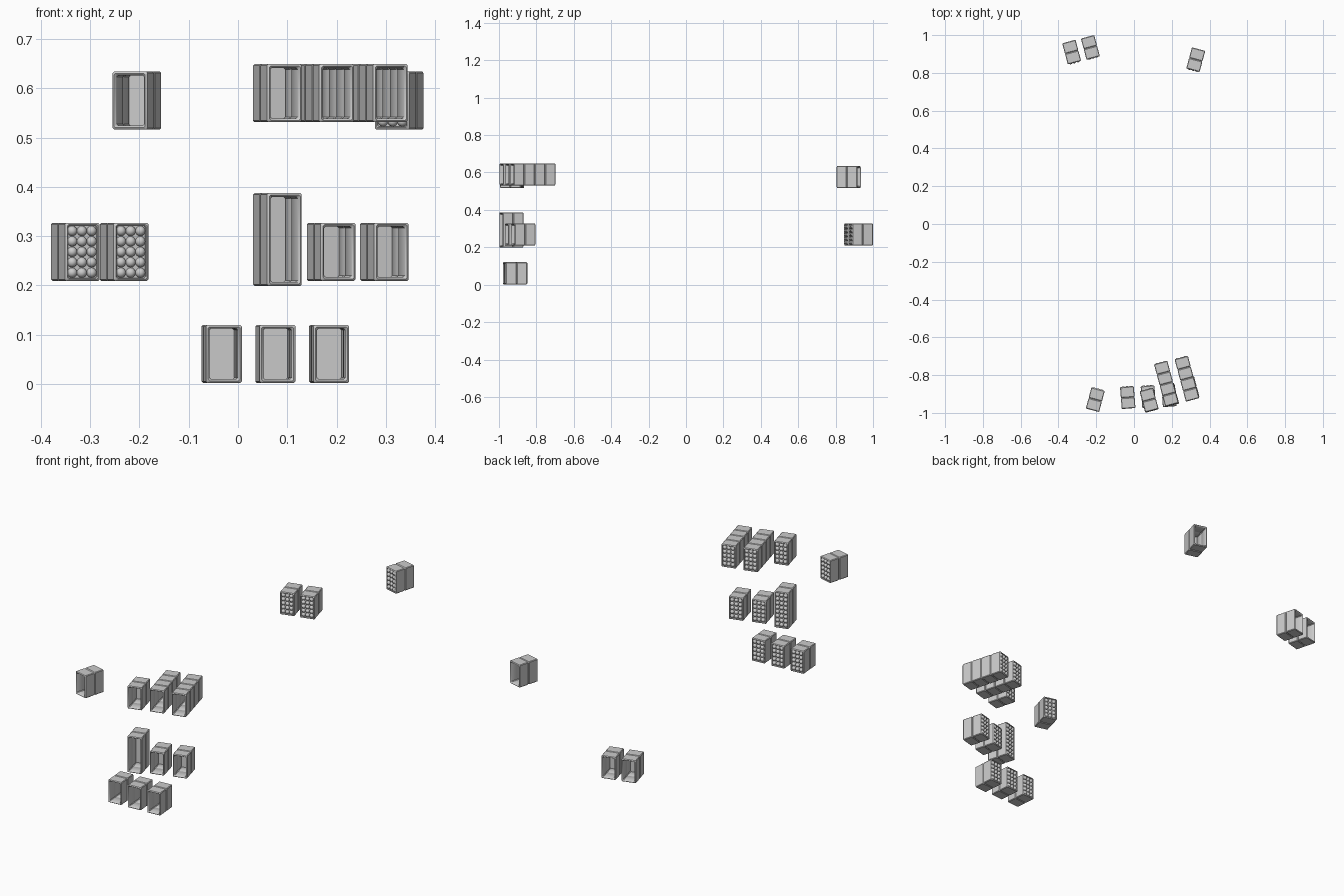
import bpy, bmesh, math
from mathutils import Matrix, Vector

if "Cube" in bpy.data.objects:
    bpy.data.objects.remove(bpy.data.objects["Cube"])

W = 0.073          # pod width
MOD = 0.058        # depth of one ribbed section
WALL = 0.006


def ring(bm, y, inset, w, h):
    """Chamfered rectangle in the XZ plane at depth y."""
    a, b, c = w / 2 - inset, h / 2 - inset, 0.003
    pts = [(a - c, -b), (a, -b + c), (a, b - c), (a - c, b),
           (-a + c, b), (-a, b - c), (-a, -b + c), (-a + c, -b)]
    return [bm.verts.new((x, y, z)) for x, z in pts]


def pod(name, x, y, z0, angle, h=0.118, sections=2, rows=5):
    """Open ribbed box; open end at local -y, domed plate at local +y."""
    depth = MOD * sections
    back, front = depth / 2, -depth / 2
    plate = back - 0.007
    bv, g = 0.004, 0.003
    # profile: plate -> rim -> ribbed outside -> lip -> ribbed inside -> plate
    prof = [(plate, WALL), (back - 0.002, WALL), (back, 0.004)]
    for i in range(sections):
        y1 = back - i * MOD
        y0 = y1 - MOD
        prof += [(y1 - 0.0005, g), (y1 - bv, 0), (y0 + bv, 0), (y0 + 0.0005, g)]
    prof += [(front, 0.004)]
    for i in range(sections):
        y0 = front + i * MOD
        y1 = min(y0 + MOD, plate - 0.002)
        prof += [(y0 + 0.002, WALL), (y0 + bv + 0.002, WALL + 0.002),
                 (y1 - bv, WALL + 0.002), (y1, WALL)]
    bm = bmesh.new()
    rings = [ring(bm, py, ins, W, h) for py, ins in prof]
    for r, s in zip(rings, rings[1:]):
        for k in range(8):
            bm.faces.new((r[k], r[(k + 1) % 8], s[(k + 1) % 8], s[k]))
    bm.faces.new(rings[0])
    bm.faces.new(rings[-1])
    bmesh.ops.recalc_face_normals(bm, faces=bm.faces)

    # grid of domes on the plate
    px = (W - 2 * WALL) / 3
    pz = (h - 2 * WALL) / rows
    for i in range(3):
        for j in range(rows):
            loc = Vector(((i - 1) * px, plate, (j - (rows - 1) / 2) * pz))
            res = bmesh.ops.create_uvsphere(
                bm, u_segments=16, v_segments=8, radius=0.0103,
                matrix=Matrix.Translation(loc) @ Matrix.Rotation(math.pi / 2, 4, 'X'))
            hidden = [v for v in res['verts'] if v.co.y < plate - 0.001]
            bmesh.ops.delete(bm, geom=hidden, context='VERTS')

    me = bpy.data.meshes.new(name)
    bm.to_mesh(me)
    bm.free()
    ob = bpy.data.objects.new(name, me)
    bpy.context.collection.objects.link(ob)
    ob.location = (x, y, z0 + h / 2)
    ob.rotation_euler.z = math.radians(angle)
    bpy.context.view_layer.objects.active = ob
    ob.select_set(True)
    bpy.ops.object.shade_smooth_by_angle(angle=math.radians(30))
    ob.select_set(False)


# bottom row
for i in range(3):
    pod(f"bottom_pod_{i + 1}", -0.033 + 0.109 * i, -0.919 + 0.005 * i, 0.002, 4.5)

# middle row
pod("middle_tall_pod", 0.080, -0.934, 0.199, 15, h=0.188, rows=8)
pod("middle_pod_1", 0.189, -0.904, 0.209, 15)
pod("middle_pod_2", 0.297, -0.870, 0.209, 15)

# top row
pod("top_short_pod", 0.080, -0.932, 0.531, 15)
pod("top_long_pod_1", 0.171, -0.845, 0.531, 15, sections=4)
pod("top_long_pod_2", 0.280, -0.819, 0.531, 15, sections=4)

# separate front left pod
pod("left_pod", -0.205, -0.930, 0.516, -15)

# rear pods, open end facing backwards
pod("rear_pod_1", -0.330, 0.910, 0.209, 195)
pod("rear_pod_2", -0.231, 0.935, 0.209, 195)
pod("rear_right_pod", 0.327, 0.870, 0.516, 165)
